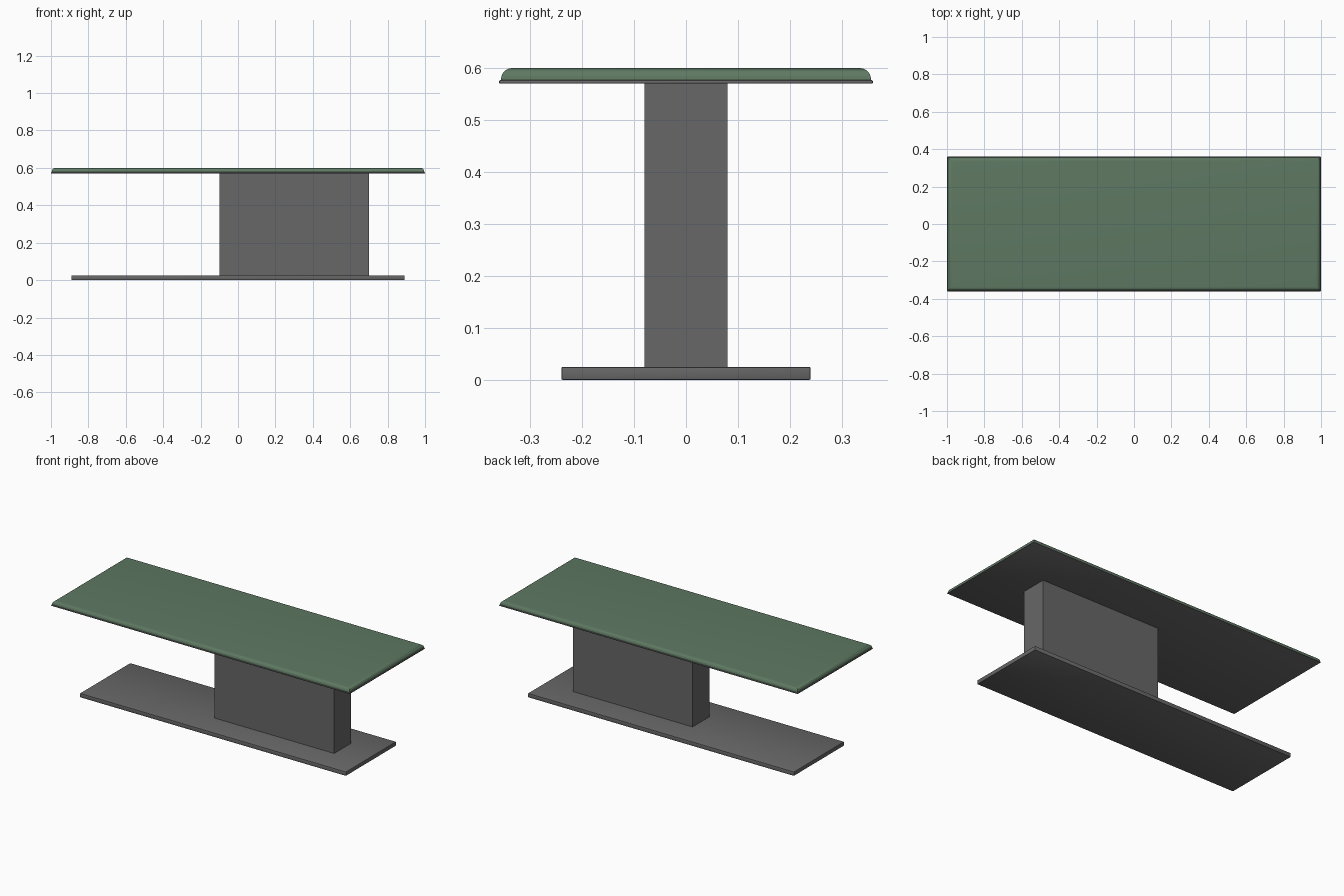
import bpy, bmesh

if "Cube" in bpy.data.objects:
    bpy.data.objects.remove(bpy.data.objects["Cube"])


def material(name, rgb):
    m = bpy.data.materials.new(name)
    m.diffuse_color = (*rgb, 1)
    m.use_nodes = True
    m.node_tree.nodes["Principled BSDF"].inputs["Base Color"].default_value = m.diffuse_color
    return m


grey = material("dark grey", (0.135, 0.135, 0.135))
green = material("sage green", (0.112, 0.19, 0.122))


def box(name, x, y, z, mat, bevel=0.0, segments=2, top_only=False):
    """Box from (min, max) ranges, optionally with rounded edges."""
    bm = bmesh.new()
    bmesh.ops.create_cube(bm, size=1)
    for v in bm.verts:
        v.co = [r[0] if c < 0 else r[1] for c, r in zip(v.co, (x, y, z))]
    if bevel:
        edges = [e for e in bm.edges
                 if not top_only or all(v.co.z > z[1] - 1e-5 for v in e.verts)]
        bmesh.ops.bevel(bm, geom=edges, offset=bevel, segments=segments,
                        profile=0.5, affect='EDGES')
    me = bpy.data.meshes.new(name)
    bm.to_mesh(me)
    bm.free()
    me.materials.append(mat)
    ob = bpy.data.objects.new(name, me)
    bpy.context.collection.objects.link(ob)
    if bevel:
        bpy.ops.object.select_all(action='DESELECT')
        ob.select_set(True)
        bpy.context.view_layer.objects.active = ob
        bpy.ops.object.shade_smooth_by_angle(angle=0.6)
    return ob


# Flat base plate on the floor
box("base_plate", (-0.89, 0.89), (-0.24, 0.24), (0, 0.025), grey, 0.003)
# Off-centre pedestal
box("pedestal", (-0.1, 0.7), (-0.08, 0.08), (0.025, 0.571), grey)
# Thin tray under the pad
box("top_tray", (-1, 1), (-0.36, 0.36), (0.57, 0.577), grey, 0.003)
# Green pad with rounded upper edges
box("pad", (-0.996, 0.996), (-0.356, 0.356), (0.575, 0.6), green, 0.021, 6, True)
